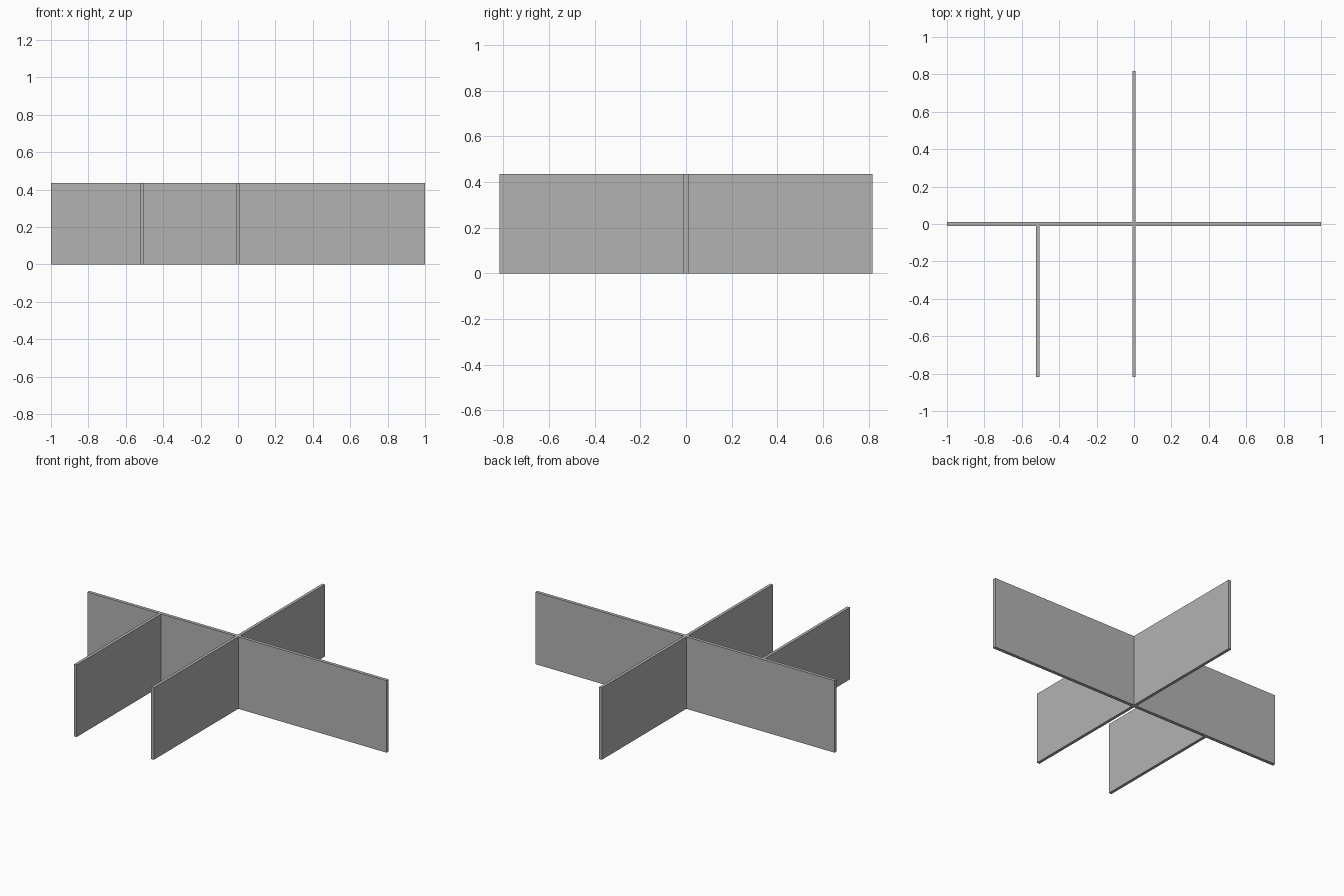
import bpy
import bmesh

HEIGHT = 0.435
LONG_T = 0.02      # long panel thickness
CROSS_T = 0.018    # cross panel thickness
DEPTH = 0.817      # reach of the cross panels from the centre

cube = bpy.data.objects.get("Cube")
if cube:
    bpy.data.objects.remove(cube, do_unlink=True)

grey = bpy.data.materials.new("plain_grey")
grey.use_nodes = True
colour = (0.45, 0.45, 0.45, 1)
grey.diffuse_color = colour
grey.node_tree.nodes["Principled BSDF"].inputs["Base Color"].default_value = colour


def panel(name, x_range, y_range):
    """Upright flat board standing on the ground."""
    bm = bmesh.new()
    bmesh.ops.create_cube(bm, size=1)
    for v in bm.verts:
        v.co.x = x_range[v.co.x > 0]
        v.co.y = y_range[v.co.y > 0]
        v.co.z = HEIGHT if v.co.z > 0 else 0
    mesh = bpy.data.meshes.new(name)
    bm.to_mesh(mesh)
    bm.free()
    mesh.materials.append(grey)
    obj = bpy.data.objects.new(name, mesh)
    bpy.context.collection.objects.link(obj)


def across(x):
    return (x - CROSS_T / 2, x + CROSS_T / 2)


# Long panel running left to right
panel("long_panel", (-1, 1), (-LONG_T / 2, LONG_T / 2))

# Cross panels butted against the long panel
front = (-DEPTH, -LONG_T / 2)
back = (LONG_T / 2, DEPTH)
panel("front_centre_panel", across(0), front)
panel("back_centre_panel", across(0), back)
panel("front_right_panel", across(-0.515), front)
